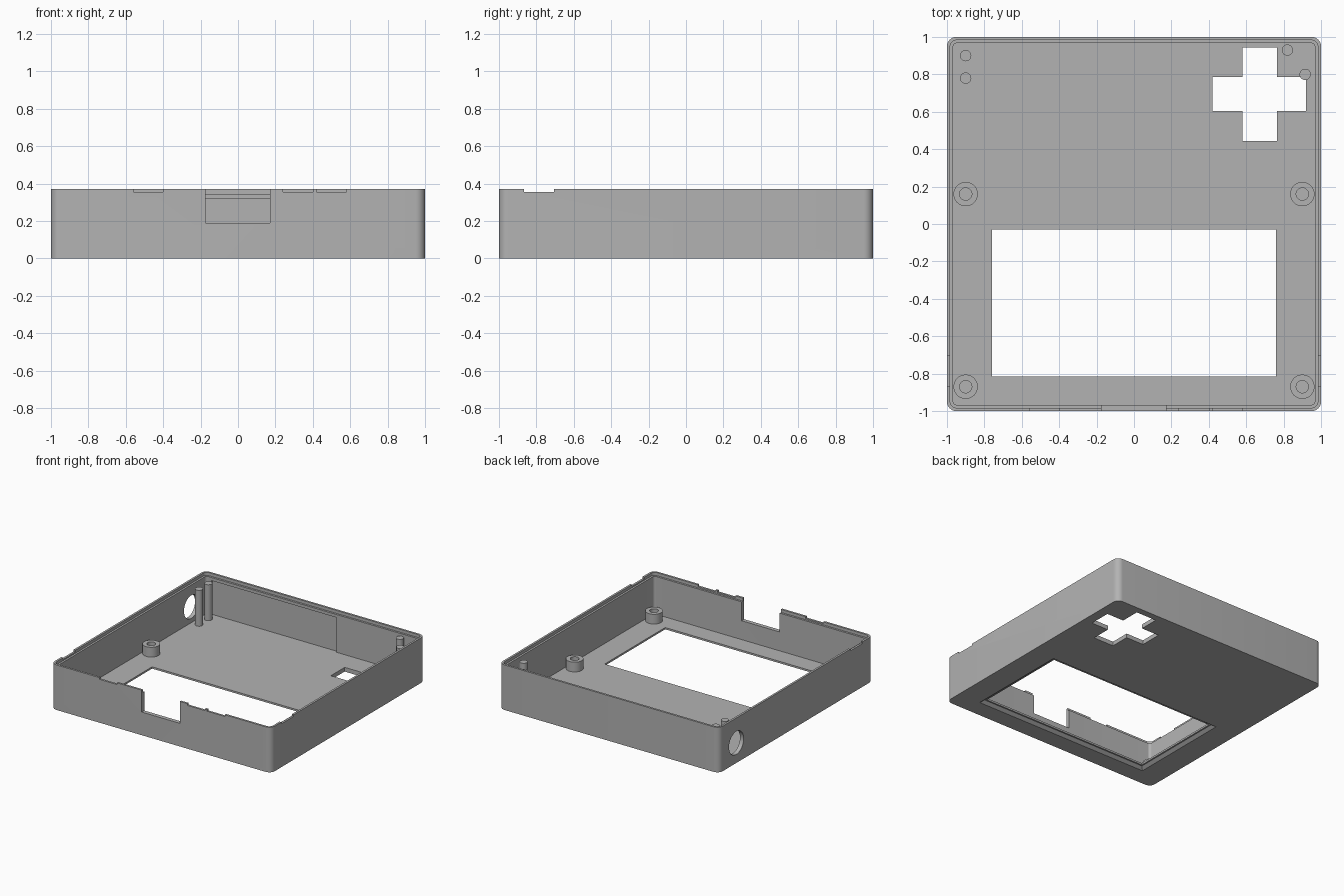
import bpy, bmesh, math

old = bpy.data.objects.get("Cube")
if old:
    bpy.data.objects.remove(old, do_unlink=True)

HEIGHT, FLOOR, INNER = 0.37, 0.035, 0.967

grey = bpy.data.materials.new("light_grey_plastic")
grey.use_nodes = True
grey.diffuse_color = (0.45, 0.45, 0.45, 1)
bsdf = next(n for n in grey.node_tree.nodes if n.type == 'BSDF_PRINCIPLED')
bsdf.inputs["Base Color"].default_value = grey.diffuse_color


def loft(name, lower, upper, z0, z1):
    """Solid between two outlines with the same number of points."""
    bm = bmesh.new()
    a = [bm.verts.new((x, y, z0)) for x, y in lower]
    b = [bm.verts.new((x, y, z1)) for x, y in upper]
    bm.faces.new(a[::-1])
    bm.faces.new(b)
    n = len(a)
    for i in range(n):
        j = (i + 1) % n
        bm.faces.new((a[i], a[j], b[j], b[i]))
    bmesh.ops.recalc_face_normals(bm, faces=bm.faces)
    mesh = bpy.data.meshes.new(name)
    bm.to_mesh(mesh)
    bm.free()
    mesh.materials.append(grey)
    ob = bpy.data.objects.new(name, mesh)
    bpy.context.collection.objects.link(ob)
    return ob


def rect(x0, x1, y0, y1, grow=0.0):
    return [(x0 - grow, y0 - grow), (x1 + grow, y0 - grow),
            (x1 + grow, y1 + grow), (x0 - grow, y1 + grow)]


def rounded_square(half, radius, steps=8):
    points = []
    for quarter, (sx, sy) in enumerate(((1, 1), (-1, 1), (-1, -1), (1, -1))):
        for i in range(steps + 1):
            t = math.pi / 2 * (quarter + i / steps)
            points.append((sx * (half - radius) + radius * math.cos(t),
                           sy * (half - radius) + radius * math.sin(t)))
    return points


def circle(x, y, r, n=32):
    return [(x + r * math.cos(math.tau * i / n), y + r * math.sin(math.tau * i / n))
            for i in range(n)]


def prism(name, outline, z0, z1):
    return loft(name, outline, outline, z0, z1)


def box(x0, x1, y0, y1, z0, z1):
    return prism("cutter", rect(x0, x1, y0, y1), z0, z1)


def activate(ob):
    bpy.ops.object.select_all(action='DESELECT')
    ob.select_set(True)
    bpy.context.view_layer.objects.active = ob


def cut(target, cutter):
    cutter.hide_render = True
    mod = target.modifiers.new("cut", 'BOOLEAN')
    mod.operation, mod.solver, mod.object = 'DIFFERENCE', 'EXACT', cutter
    activate(target)
    bpy.ops.object.modifier_apply(modifier=mod.name)
    bpy.data.objects.remove(cutter, do_unlink=True)


def smooth(ob):
    activate(ob)
    bpy.ops.object.shade_smooth_by_angle(angle=math.radians(30))


# Open tray with a stepped rim
case = prism("case_shell", rounded_square(1.0, 0.05), 0, HEIGHT)
cut(case, prism("cutter", rounded_square(INNER, 0.02), FLOOR, 0.5))
cut(case, prism("cutter", rounded_square(0.983, 0.034), 0.345, 0.5))

# Screen window with a bevelled outer frame
screen = (-0.76, 0.76, -0.815, -0.03)
cut(case, box(*screen, -0.1, 0.1))
cut(case, loft("cutter", rect(*screen, grow=0.04), rect(*screen, grow=0.012), -0.001, 0.02))

# Cross-shaped control opening
cut(case, prism("cutter", [(0.58, 0.445), (0.765, 0.445), (0.765, 0.605), (0.92, 0.605),
                           (0.92, 0.785), (0.765, 0.785), (0.765, 0.945), (0.58, 0.945),
                           (0.58, 0.785), (0.42, 0.785), (0.42, 0.605), (0.58, 0.605)],
                -0.1, 0.1))

# Front connector gap and shallow rim notches
cut(case, box(-0.175, 0.172, -1.1, -0.9, 0.19, 0.5))
for x0, x1 in ((-0.56, -0.4), (0.24, 0.4), (0.42, 0.58)):
    cut(case, box(x0, x1, -1.1, -0.9, 0.356, 0.5))
for x in (-1, 1):
    cut(case, box(x - 0.1, x + 0.1, -0.865, -0.705, 0.356, 0.5))

# Recess inside the back wall
cut(case, box(-0.92, 0.22, 0.9, 0.983, FLOOR, 0.32))

# Round port through the wall on the -x side
port = prism("cutter", circle(0, 0, 0.095, 48), -0.1, 0.1)
port.rotation_euler = (0, math.pi / 2, 0)
port.location = (-1, 0.775, 0.165)
bpy.context.view_layer.update()
cut(case, port)
smooth(case)

# Hollow screw bosses
for side, x in (("right", -0.9), ("left", 0.9)):
    for end, y in (("front", -0.87), ("back", 0.16)):
        boss = prism(f"screw_boss_{end}_{side}", circle(x, y, 0.065), FLOOR - 0.005, 0.115)
        cut(boss, prism("cutter", circle(x, y, 0.033), FLOOR + 0.001, 0.2))
        smooth(boss)

# Locating pins
for i, (x, y) in enumerate(((-0.9, 0.9), (-0.9, 0.78), (0.82, 0.93), (0.915, 0.8))):
    smooth(prism(f"locating_pin_{i + 1}", circle(x, y, 0.03, 24), FLOOR - 0.005, 0.33))
